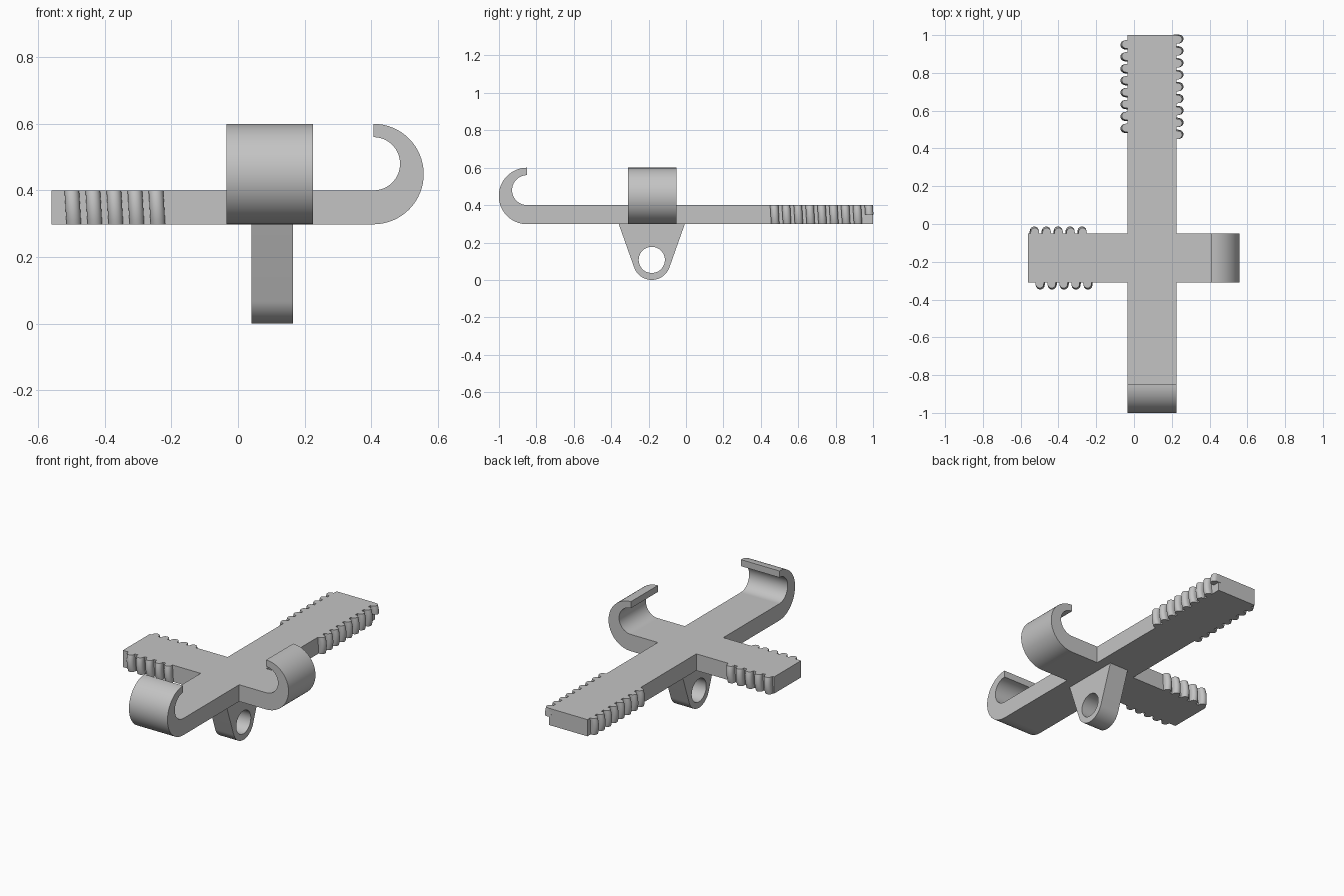
import bpy, bmesh
from math import sin, cos, asin, acos, atan2, sqrt, hypot, pi, radians
from mathutils import Matrix, Vector

cube = bpy.data.objects.get("Cube")
if cube:
    bpy.data.objects.remove(cube, do_unlink=True)

grey = bpy.data.materials.new("plain grey")
grey.use_nodes = True
grey.diffuse_color = (0.55, 0.55, 0.55, 1)
grey.node_tree.nodes["Principled BSDF"].inputs["Base Color"].default_value = grey.diffuse_color

BOTTOM, TOP = 0.298, 0.4
MID = (BOTTOM + TOP) / 2
CX, CY, HALF = 0.095, -0.18, 0.13      # arm centre lines and half width
X, Y, Z = Vector((1, 0, 0)), Vector((0, 1, 0)), Vector((0, 0, 1))


def arc(cx, cy, r, start, end, n=32):
    steps = [start + (end - start) * i / n for i in range(n + 1)]
    return [(cx + r * cos(a), cy + r * sin(a)) for a in steps]


def finish(obj):
    bpy.ops.object.select_all(action="DESELECT")
    obj.select_set(True)
    bpy.context.view_layer.objects.active = obj
    if obj.type == "CURVE":
        bpy.ops.object.convert(target="MESH")
        obj = bpy.context.object
    bm = bmesh.new()
    bm.from_mesh(obj.data)
    bmesh.ops.remove_doubles(bm, verts=bm.verts, dist=0.0001)
    bmesh.ops.recalc_face_normals(bm, faces=bm.faces)
    bm.to_mesh(obj.data)
    bm.free()
    obj.data.materials.clear()
    obj.data.materials.append(grey)
    bpy.ops.object.shade_smooth_by_angle(angle=radians(35))


def extrude_profile(name, loops, half_depth, u, v, origin):
    """Fill closed loops (inner loops are holes) and extrude both ways."""
    curve = bpy.data.curves.new(name, "CURVE")
    curve.dimensions = "2D"
    curve.fill_mode = "BOTH"
    curve.extrude = half_depth
    for loop in loops:
        spline = curve.splines.new("POLY")
        spline.points.add(len(loop) - 1)
        for point, (a, b) in zip(spline.points, loop):
            point.co = (a, b, 0, 1)
        spline.use_cyclic_u = True
    obj = bpy.data.objects.new(name, curve)
    bpy.context.collection.objects.link(obj)
    obj.matrix_world = Matrix.Translation(origin) @ Matrix((u, v, u.cross(v))).transposed().to_4x4()
    finish(obj)


def thread(name, first, ridges, half_start, origin, turn):
    """Rounded helical ridges on both sides of an arm, trimmed flush to it."""
    pitch, outer, tip, root, n = 0.0632, 0.167, 0.022, 0.115, 8
    section = [(root, -tip)] + arc(outer - tip, 0, tip, -pi / 2, pi / 2, 12) + [(root, tip)]
    half = (TOP - BOTTOM) / 2
    bm = bmesh.new()
    for k in range(ridges):
        side = 1 if k % 2 == 0 else -1
        low = 0 if half_start and k == 0 else -half
        rings = []
        for i in range(n + 1):
            z = low + (half - low) * i / n
            shift = side * asin(z / outer) / (2 * pi) * pitch
            along = first - k * pitch / 2 - shift
            rings.append([bm.verts.new((side * sqrt(r * r - z * z), along + a, z))
                          for r, a in section])
        for lower, upper in zip(rings, rings[1:]):
            for j in range(len(section)):
                m = (j + 1) % len(section)
                bm.faces.new((lower[j], lower[m], upper[m], upper[j]))
        bm.faces.new(rings[0])
        bm.faces.new(rings[-1])
    mesh = bpy.data.meshes.new(name)
    bm.to_mesh(mesh)
    bm.free()
    obj = bpy.data.objects.new(name, mesh)
    bpy.context.collection.objects.link(obj)
    obj.matrix_world = Matrix.Translation(origin) @ Matrix.Rotation(turn, 4, "Z")
    finish(obj)


# Flat cross-shaped body
l, r, f, b = CX - HALF, CX + HALF, CY - HALF, CY + HALF
right_end, left_end, front_end, back_end = -0.56, 0.407, -0.85, 1.0
cross = [(l, front_end), (r, front_end), (r, f), (left_end, f), (left_end, b), (r, b),
         (r, back_end), (l, back_end), (l, b), (right_end, b), (right_end, f), (l, f)]
extrude_profile("cross_body", [cross], (TOP - BOTTOM) / 2, X, Y, (0, 0, MID))

# Curled hooks on the front and left arms
hook = arc(0, 0.449, 0.151, -pi / 2, pi / 2) + arc(0, 0.48, 0.08, pi / 2, -pi / 2)
extrude_profile("left_hook", [hook], HALF, X, Z, (left_end, CY, 0))
extrude_profile("front_hook", [hook], HALF, -Y, Z, (CX, front_end, 0))

# Hanging eye below the crossing
rad, wide, rise = 0.1, 0.177, 0.2
tangent = atan2(rise, wide) - acos(rad / hypot(wide, rise))
lug = [(-wide, rise)] + arc(0, 0, rad, -pi - tangent + 2 * pi, 2 * pi + tangent) + [(wide, rise)]
hole = arc(0, 0.007, 0.07, 0, 2 * pi, 48)[:-1]
extrude_profile("hanging_eye", [lug, hole], 0.0625, Y, Z, (0.103, -0.183, 0.1))

# Ridged threads on the back and right arms
thread("back_arm_thread", 0.98, 17, True, (CX, 0, MID), 0)
thread("right_arm_thread", 0.528, 10, False, (0, CY, MID), pi / 2)
